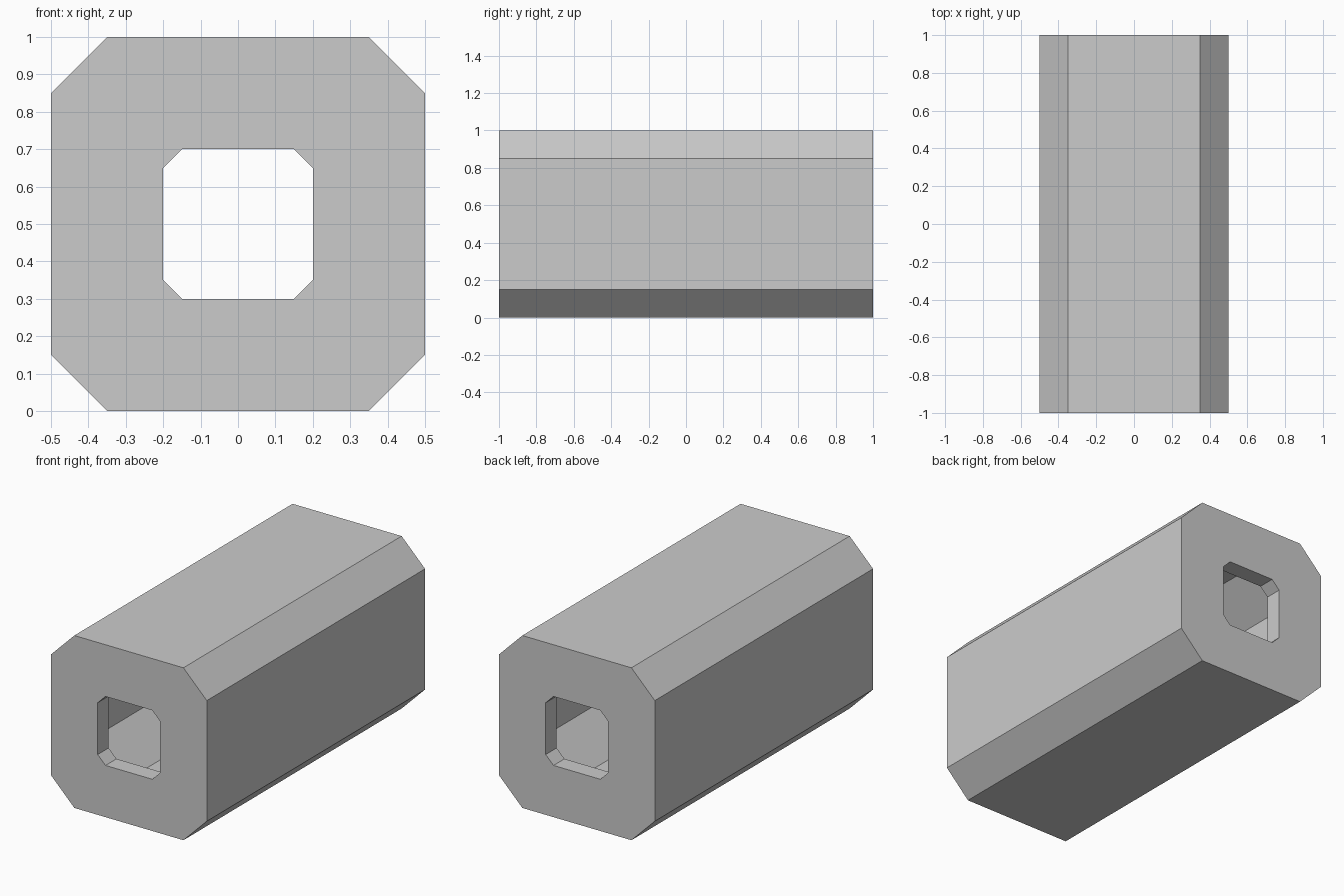
import bpy, bmesh

if "Cube" in bpy.data.objects:
    bpy.data.objects.remove(bpy.data.objects["Cube"])


def chamfered_square(half, cut):
    """Corner points (x, z) of a square with cut corners, centred at z = 0.5."""
    s = half - cut
    pts = [(half, -s), (half, s), (s, half), (-s, half),
           (-half, s), (-half, -s), (-s, -half), (s, -half)]
    return [(x, z + 0.5) for x, z in pts]


outer = chamfered_square(0.5, 0.15)    # outside of the block
opening = chamfered_square(0.2, 0.05)  # window in each end wall
cavity = chamfered_square(0.4, 0.2)    # wider hollow between the end walls

# Closed chain of rings: outside, back end wall, hollow, front end wall
rings = [(outer, -1), (outer, 1), (opening, 1), (opening, 0.9),
         (cavity, 0.9), (cavity, -0.9), (opening, -0.9), (opening, -1)]

bm = bmesh.new()
loops = [[bm.verts.new((x, y, z)) for x, z in prof] for prof, y in rings]
for i, a in enumerate(loops):
    b = loops[(i + 1) % len(loops)]
    for j in range(8):
        k = (j + 1) % 8
        bm.faces.new((a[j], a[k], b[k], b[j]))
bmesh.ops.recalc_face_normals(bm, faces=bm.faces[:])

mesh = bpy.data.meshes.new("hollow_block")
bm.to_mesh(mesh)
bm.free()
bpy.context.collection.objects.link(bpy.data.objects.new("hollow_block", mesh))
